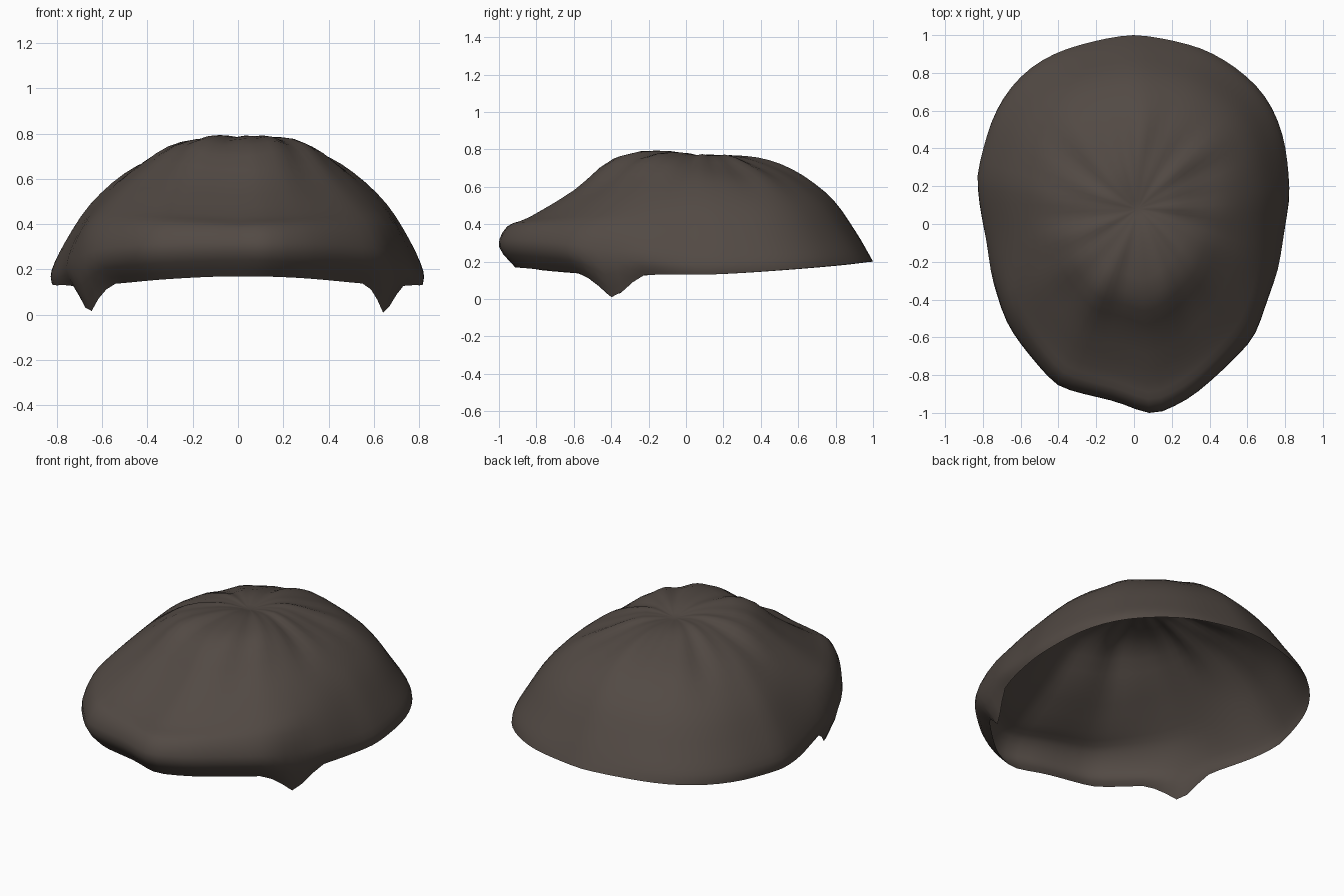
import bpy, bmesh, math
from mathutils import Vector

cube = bpy.data.objects.get("Cube")
if cube:
    bpy.data.objects.remove(cube, do_unlink=True)

SEGMENTS, STEPS = 80, 3
CROWN = Vector((0.02, 0.08))

# Widest outline seen from above, going round from the front tip
OUTLINE = [Vector(p) for p in (
    (.08, -1), (.2, -.97), (.36, -.87), (.6, -.64), (.69, -.48), (.735, -.34),
    (.77, -.2), (.8, 0), (.82, .2), (.78, .5), (.65, .73), (.4, .91), (.1, .99),
    (-.1, .99), (-.4, .91), (-.6, .78), (-.74, .58), (-.82, .3), (-.82, .15),
    (-.78, -.1), (-.74, -.35), (-.69, -.5), (-.58, -.66), (-.42, -.84),
    (-.3, -.89), (-.1, -.94))]

# Crown-to-rim profiles: fraction of the outline radius, height
FRONT = [(0, .755), (.17, .79), (.43, .75), (.63, .58), (.85, .435),
         (.96, .385), (1, .28), (.92, .17)]
SIDE = [(0, .755), (.2, .77), (.42, .71), (.62, .625), (.8, .49),
        (.93, .325), (1, .19), (.995, .13)]
BACK = [(0, .755), (.2, .765), (.4, .735), (.6, .655), (.77, .53),
        (.9, .36), (.97, .25), (1, .2)]


def spline(points, steps, closed=False):
    """Catmull-Rom samples through the points."""
    n = len(points)
    pick = (lambda i: points[i % n]) if closed else (
        lambda i: points[max(0, min(n - 1, i))])
    out = []
    for i in range(n if closed else n - 1):
        a, b, c, d = (pick(i + k) for k in (-1, 0, 1, 2))
        for s in range(steps):
            t = s / steps
            out.append(b + (c - a) * t / 2 + (a * 2 - b * 5 + c * 4 - d) * t**2 / 2
                       + (b * 3 - a - c * 3 + d) * t**3 / 2)
    if not closed:
        out.append(points[-1])
    return out


def resample(points, count):
    """Points spaced evenly along a closed line."""
    pts = points + points[:1]
    lengths = [(q - p).length for p, q in zip(pts, pts[1:])]
    step, out, walked = sum(lengths) / count, [], 0
    for p, q, length in zip(pts, pts[1:], lengths):
        while len(out) < count and len(out) * step <= walked + length:
            out.append(p.lerp(q, (len(out) * step - walked) / length))
        walked += length
    return out


def column(edge):
    """One strand line from the crown to the rim."""
    reach = edge - CROWN
    angle = math.atan2(reach.y, abs(reach.x))
    turn = math.atan2(reach.y, reach.x)
    weight = abs(math.sin(angle)) ** 1.5
    ends = FRONT if angle < 0 else BACK
    keys = [Vector(s).lerp(Vector(e), weight) for s, e in zip(SIDE, ends)]

    # Fuller temples, flatter back corners
    corner = math.sin(2 * angle)
    for key in keys[2:6]:
        key.y -= .02 * corner

    # Rim tucked in at the temples
    keys[-1] -= Vector((.035, .02)) * max(0, -corner) ** 2

    # Pointed sideburn in front of each ear
    burn = max(0, 1 - abs(edge.y + .43) / .2) if abs(edge.x) > .5 else 0
    burn = burn ** 1.3
    keys[-1] -= Vector((.02, .135)) * burn
    keys[-2] -= Vector((.015, .04)) * burn

    line = []
    for f, z in spline(keys, STEPS):
        # Radial locks, strongest around the crown
        fold = math.sin(math.pi * min(1, f / .85)) ** 2
        wave = math.sin(turn * 9 + 1) + .8 * math.sin(turn * 16 + f * 5)
        spot = CROWN + reach * f
        line.append((spot.x, spot.y, z + .006 * fold * wave))
    return line


# Hair shell, open underneath
bm = bmesh.new()
crown = bm.verts.new((*CROWN, FRONT[0][1]))
columns = [[bm.verts.new(p) for p in column(edge)[1:]]
           for edge in resample(spline(OUTLINE, 6, closed=True), SEGMENTS)]
for i, right in enumerate(columns):
    left = columns[(i + 1) % SEGMENTS]
    bm.faces.new((crown, right[0], left[0]))
    for k in range(len(right) - 1):
        bm.faces.new((right[k], right[k + 1], left[k + 1], left[k]))
for face in bm.faces:
    face.smooth = True
mesh = bpy.data.meshes.new("hair_shell")
bm.to_mesh(mesh)
bm.free()
hair = bpy.data.objects.new("hair_shell", mesh)
bpy.context.collection.objects.link(hair)

# Dark brown hair
brown = bpy.data.materials.new("dark_brown")
brown.use_nodes = True
color = (.085, .068, .058, 1)
brown.diffuse_color = color
shader = brown.node_tree.nodes["Principled BSDF"]
shader.inputs["Base Color"].default_value = color
shader.inputs["Roughness"].default_value = .9
mesh.materials.append(brown)
